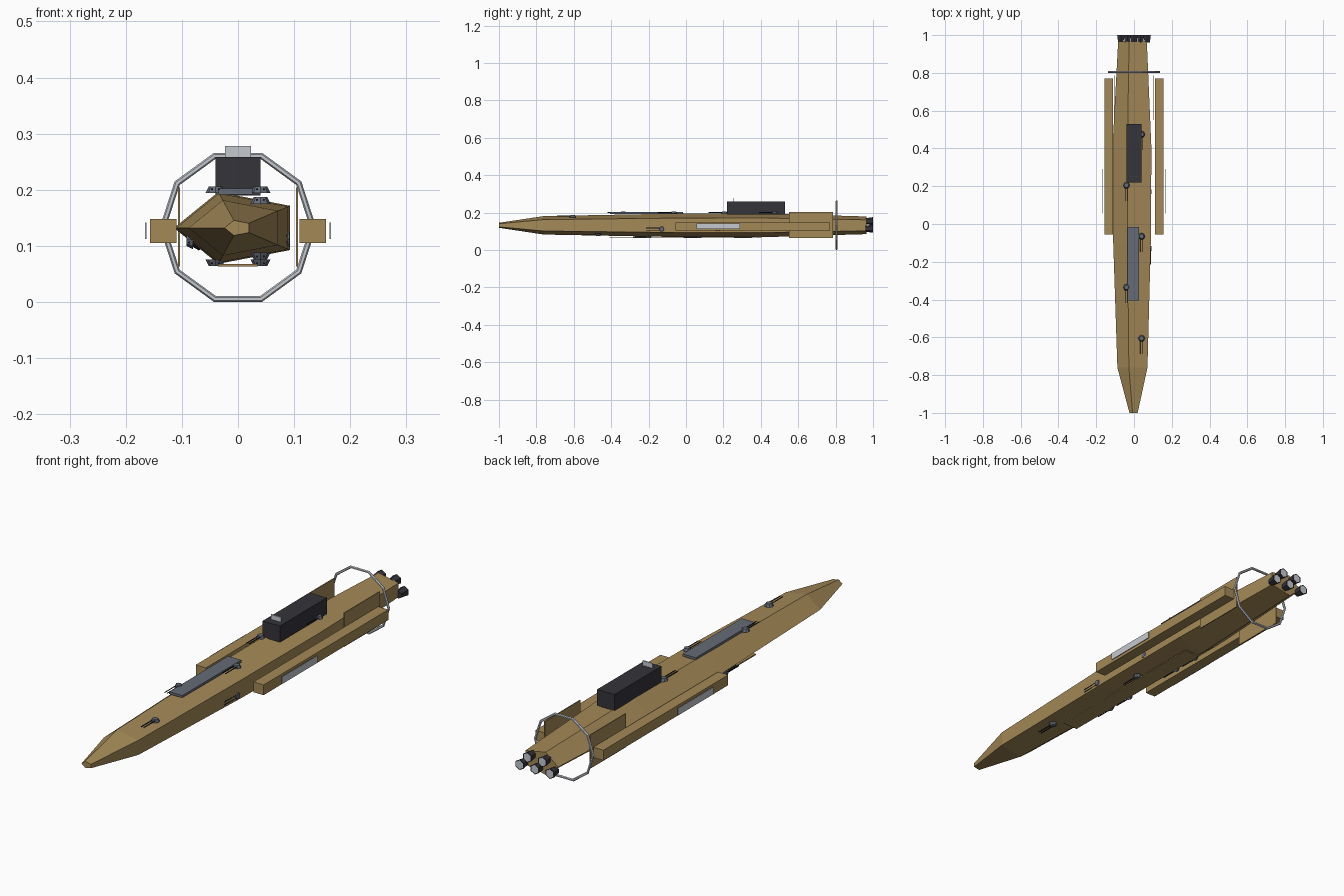
import bpy, bmesh, math
from mathutils import Matrix, Vector

cube = bpy.data.objects.get("Cube")
if cube:
    bpy.data.objects.remove(cube)


def material(name, rgb):
    m = bpy.data.materials.new(name)
    m.use_nodes = True
    m.diffuse_color = (*rgb, 1)
    m.node_tree.nodes["Principled BSDF"].inputs["Base Color"].default_value = (*rgb, 1)
    return m


TAN = material("tan hull", (0.37, 0.25, 0.095))
DARK = material("dark charcoal", (0.035, 0.033, 0.042))
SLATE = material("slate grey", (0.13, 0.145, 0.18))
PALE = material("pale grey", (0.56, 0.59, 0.63))
BLACK = material("gun black", (0.015, 0.015, 0.02))
CZ = 0.132  # height of the long axis


def finish(name, bm, *mats):
    bmesh.ops.recalc_face_normals(bm, faces=bm.faces)
    mesh = bpy.data.meshes.new(name)
    bm.to_mesh(mesh)
    bm.free()
    for m in mats:
        mesh.materials.append(m)
    ob = bpy.data.objects.new(name, mesh)
    bpy.context.collection.objects.link(ob)
    return ob


def add_box(bm, x, y, z):
    """Box from (min, max) pairs."""
    lo, hi = Vector((x[0], y[0], z[0])), Vector((x[1], y[1], z[1]))
    mat = Matrix.Translation((lo + hi) / 2) @ Matrix.Diagonal((*(hi - lo), 1))
    bmesh.ops.create_cube(bm, size=1, matrix=mat)


def box(name, mat, x, y, z):
    bm = bmesh.new()
    add_box(bm, x, y, z)
    return finish(name, bm, mat)


# Five-sided hull lofted along y
bm = bmesh.new()
rings = []
for y, r in [(-1, 0.024), (-0.76, 0.088), (-0.1, 0.11), (0.4, 0.114), (0.965, 0.084)]:
    angles = [math.pi + i * math.tau / 5 for i in range(5)]
    rings.append([bm.verts.new((r * math.cos(a), y, CZ + 0.59 * r * math.sin(a)))
                  for a in angles])
for a, b in zip(rings, rings[1:]):
    for i in range(5):
        j = (i + 1) % 5
        bm.faces.new((a[i], a[j], b[j], b[i]))
bm.faces.new(rings[0])
bm.faces.new(rings[-1])
finish("hull", bm, TAN)

# Side pods, their pale panels and the tall rear fins
for side, s in (("left", 1), ("right", -1)):
    def span(a, b):
        return sorted((s * a, s * b))
    box(side + "_pod", TAN, span(0.11, 0.157), (-0.055, 0.77), (0.105, 0.148))
    box(side + "_pod_panel", PALE, span(0.163, 0.166), (0.055, 0.29), (0.112, 0.142))
    box(side + "_fin", TAN, span(0.103, 0.107), (0.55, 0.785), (0.063, 0.204))

# Deck and belly parts
box("deck_house", DARK, (-0.04, 0.04), (0.22, 0.53), (0.19, 0.258))
box("sensor_panel", PALE, (-0.023, 0.023), (0.25, 0.255), (0.256, 0.278))
box("deck_plate", SLATE, (-0.035, 0.026), (-0.405, -0.015), (0.192, 0.202))
box("belly_plate", TAN, (-0.036, 0.035), (-0.41, 0.37), (0.063, 0.068))

# Ten-sided ring around the tail
bm = bmesh.new()
loops = []
for i in range(10):
    a = i * math.tau / 10
    loop = []
    for k in range(6):
        t = k * math.tau / 6
        r = 0.134 + 0.0055 * math.cos(t)
        loop.append(bm.verts.new((r * math.cos(a), 0.805 + 0.0055 * math.sin(t),
                                  CZ + 0.001 + r * math.sin(a))))
    loops.append(loop)
for i in range(10):
    a, b = loops[i], loops[(i + 1) % 10]
    for k in range(6):
        n = (k + 1) % 6
        bm.faces.new((a[k], a[n], b[n], b[k]))
finish("tail_ring", bm, PALE)

# Five flared engines in two staggered rows, with pale exhaust faces
for i in range(5):
    bm = bmesh.new()
    z = CZ + (0.022 if i % 2 else -0.018)
    mat = Matrix.Translation(((i - 2) * 0.035, 0.98, z)) @ Matrix.Rotation(-math.pi / 2, 4, "X")
    bmesh.ops.create_cone(bm, cap_ends=True, segments=6, radius1=0.016,
                          radius2=0.022, depth=0.04, matrix=mat)
    back = max(bm.faces, key=lambda f: f.calc_center_median().y)
    bmesh.ops.inset_region(bm, faces=[back], thickness=0.004)
    back.material_index = 1
    finish(f"engine_{i + 1}", bm, DARK, PALE)


def turret(name, base, up):
    """Gun turret at base, rising along up, twin barrels towards -y."""
    up = Vector(up)
    across = Vector((0, 1, 0)).cross(up)
    rot = Matrix((across, (0, 1, 0), up)).transposed().to_4x4()
    place = Matrix.Translation(base) @ rot
    bm = bmesh.new()
    bmesh.ops.create_cone(bm, cap_ends=True, segments=8, radius1=0.018, radius2=0.012,
                          depth=0.012, matrix=place @ Matrix.Translation((0, 0, 0.006)))
    body = set(bm.faces)
    for sx in (-0.006, 0.006):
        add = Matrix.Translation((sx, -0.046, 0.007)) @ Matrix.Rotation(math.pi / 2, 4, "X")
        bmesh.ops.create_cone(bm, cap_ends=True, segments=6, radius1=0.002, radius2=0.002,
                              depth=0.075, matrix=place @ add)
    for f in bm.faces:
        f.material_index = 0 if f in body else 1
    finish(name, bm, SLATE, BLACK)


# Staggered turrets on the deck and belly, and pairs on the flanks
for i in range(5):
    turret(f"deck_turret_{i + 1}", (-0.04 if i % 2 else 0.04, -0.605 + 0.27 * i,
                                    0.194 if i else 0.175), (0, 0, 1))
for i in range(4):
    turret(f"belly_turret_{i + 1}", (-0.04 if i % 2 else 0.04, -0.47 + 0.27 * i,
                                     0.076 if i else 0.088), (0, 0, -1))
for s in (-1, 1):
    for y in (-0.13, 0.17):
        turret("flank_turret", (s * 0.08, y, 0.112), (s, 0, 0))
